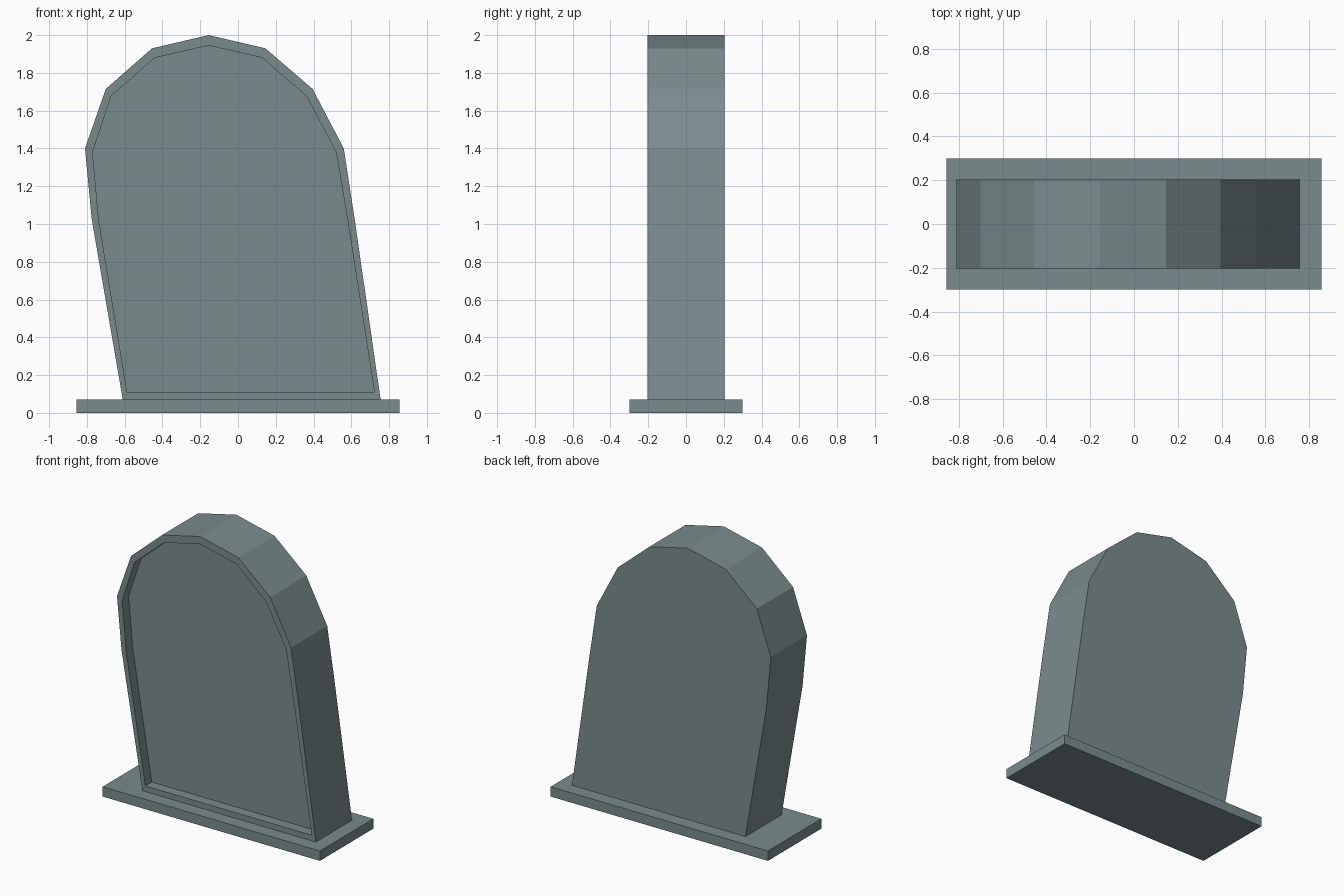
import bpy, bmesh

if "Cube" in bpy.data.objects:
    bpy.data.objects.remove(bpy.data.objects["Cube"])

stone = bpy.data.materials.new("grey_stone")
stone.diffuse_color = (0.195, 0.26, 0.268, 1)
stone.use_nodes = True
stone.node_tree.nodes["Principled BSDF"].inputs["Base Color"].default_value = stone.diffuse_color


def finish(name, bm):
    bmesh.ops.recalc_face_normals(bm, faces=bm.faces)
    mesh = bpy.data.meshes.new(name)
    bm.to_mesh(mesh)
    bm.free()
    mesh.materials.append(stone)
    obj = bpy.data.objects.new(name, mesh)
    bpy.context.collection.objects.link(obj)
    return obj


# Plinth slab
bm = bmesh.new()
bmesh.ops.create_cube(bm, size=1)
for v in bm.verts:
    v.co = (v.co.x * 1.71, v.co.y * 0.6, (v.co.z + 0.5) * 0.07)
finish("plinth", bm)

# Leaning headstone: outer outline and recessed panel outline (x, z)
outer = [(-0.61, 0.07), (0.755, 0.07), (0.62, 1.01), (0.56, 1.4), (0.395, 1.715),
         (0.145, 1.93), (-0.155, 2.0), (-0.455, 1.93), (-0.70, 1.715),
         (-0.81, 1.4), (-0.775, 1.03)]
inner = [(-0.587, 0.11), (0.722, 0.11), (0.582, 1.01), (0.52, 1.38), (0.362, 1.677),
         (0.128, 1.88), (-0.155, 1.945), (-0.44, 1.88), (-0.672, 1.677),
         (-0.77, 1.38), (-0.737, 1.02)]

# Loops run from the back, round the rim, into the recess
bm = bmesh.new()
rings = [[bm.verts.new((x, y, z)) for x, z in pts]
         for pts, y in ((outer, 0.203), (outer, -0.203), (inner, -0.203), (inner, -0.13))]
n = len(outer)
for a, b in zip(rings, rings[1:]):
    for i in range(n):
        j = (i + 1) % n
        bm.faces.new((a[i], a[j], b[j], b[i]))
bm.faces.new(rings[0])
bm.faces.new(rings[-1])
finish("headstone", bm)
